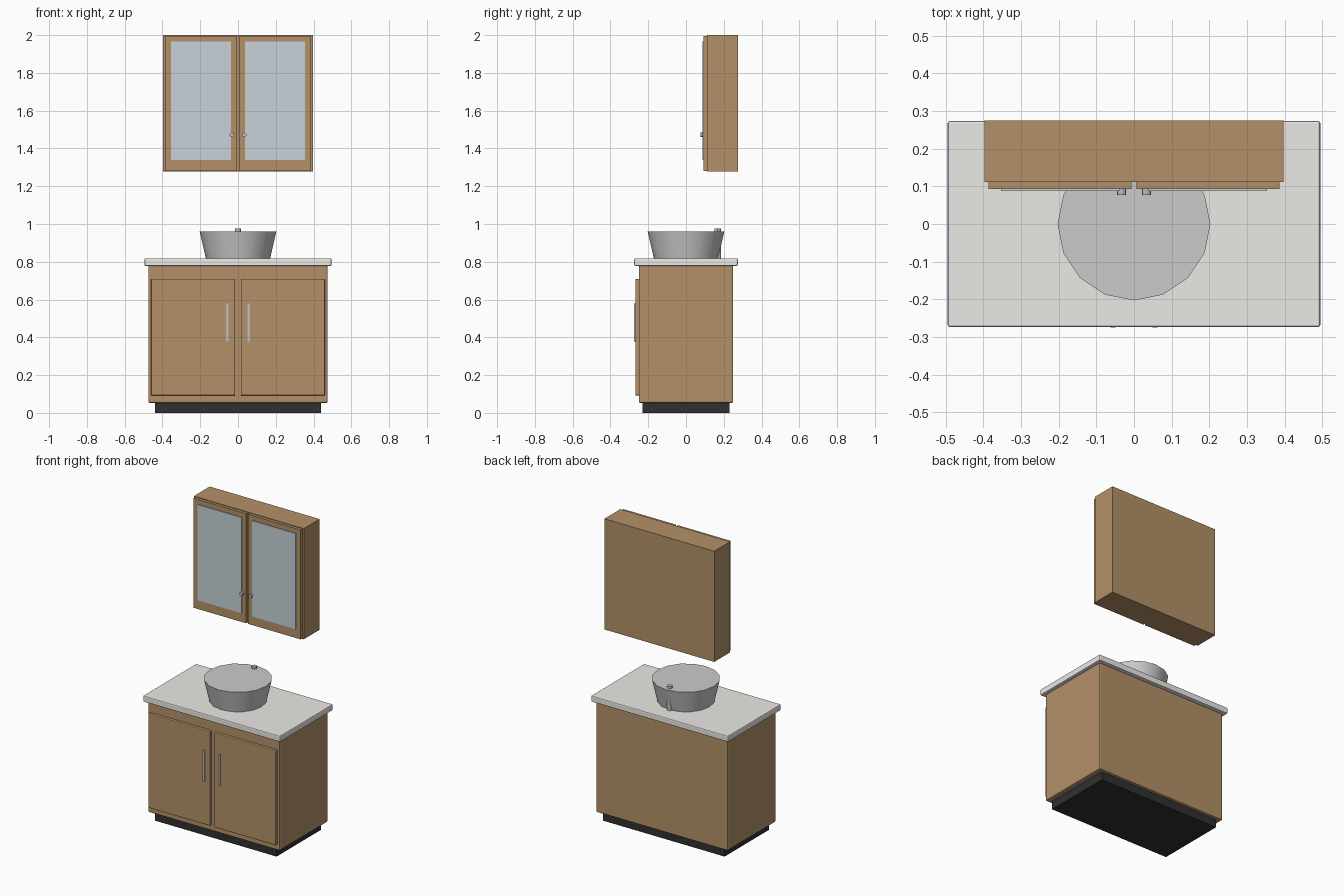
import bpy

if "Cube" in bpy.data.objects:
    bpy.data.objects.remove(bpy.data.objects["Cube"])


def material(name, rgb):
    m = bpy.data.materials.new(name)
    m.diffuse_color = (*rgb, 1)
    m.use_nodes = True
    m.node_tree.nodes["Principled BSDF"].inputs["Base Color"].default_value = m.diffuse_color
    return m


WOOD = material("wood", (0.45, 0.28, 0.14))
STONE = material("stone", (0.83, 0.82, 0.78))
DARK = material("dark_plinth", (0.03, 0.03, 0.03))
STEEL = material("steel", (0.5, 0.52, 0.55))
CERAMIC = material("basin_grey", (0.59, 0.59, 0.6))
GLASS = material("mirror_glass", (0.58, 0.65, 0.69))


def box(name, x, y, z, mat, bevel=0.0):
    """Box from (min, max) ranges, optionally with rounded edges."""
    bpy.ops.mesh.primitive_cube_add(size=1, location=[sum(r) / 2 for r in (x, y, z)])
    ob = bpy.context.object
    ob.name = name
    ob.scale = [r[1] - r[0] for r in (x, y, z)]
    bpy.ops.object.transform_apply(location=False, rotation=False, scale=True)
    ob.data.materials.append(mat)
    if bevel:
        mod = ob.modifiers.new("edge_bevel", 'BEVEL')
        mod.width = bevel
        mod.segments = 2
    return ob


def tube(name, loc, r_bottom, r_top, depth, sides, mat, rot=(0, 0, 0)):
    bpy.ops.mesh.primitive_cone_add(vertices=sides, radius1=r_bottom, radius2=r_top,
                                    depth=depth, location=loc, rotation=rot)
    ob = bpy.context.object
    ob.name = name
    ob.data.materials.append(mat)
    bpy.ops.object.shade_smooth_by_angle()
    return ob


# Floor cabinet with recessed plinth and worktop
box("plinth", (-0.44, 0.44), (-0.23, 0.23), (0, 0.06), DARK)
box("vanity_cabinet", (-0.475, 0.475), (-0.25, 0.25), (0.053, 0.78), WOOD, 0.008)
box("countertop", (-0.495, 0.495), (-0.274, 0.274), (0.778, 0.818), STONE, 0.006)

# Vessel basin and the tap post at its back edge
tube("basin", (0, 0, 0.889), 0.17, 0.203, 0.144, 16, CERAMIC)
tube("tap_post", (0, 0.168, 0.896), 0.016, 0.016, 0.16, 12, STEEL)

# Wall cabinet
box("wall_cabinet", (-0.397, 0.397), (0.112, 0.275), (1.277, 2.0), WOOD)


# Doors, pulls, mirrors and knobs on both sides
for side, s in (("left", -1), ("right", 1)):
    def span(a, b):
        return tuple(sorted((s * a, s * b)))

    box(side + "_vanity_door", span(0.015, 0.46), (-0.268, -0.245), (0.092, 0.71), WOOD, 0.005)
    box(side + "_door_pull", span(0.049, 0.063), (-0.275, -0.257), (0.377, 0.578), STEEL)
    box(side + "_wall_door", span(0.006, 0.387), (0.093, 0.113), (1.281, 1.996), WOOD)
    box(side + "_mirror", span(0.038, 0.354), (0.088, 0.095), (1.34, 1.965), GLASS)
    tube(side + "_knob", (s * 0.033, 0.086, 1.472), 0.012, 0.012, 0.018, 12, STEEL,
         (1.5708, 0, 0))
